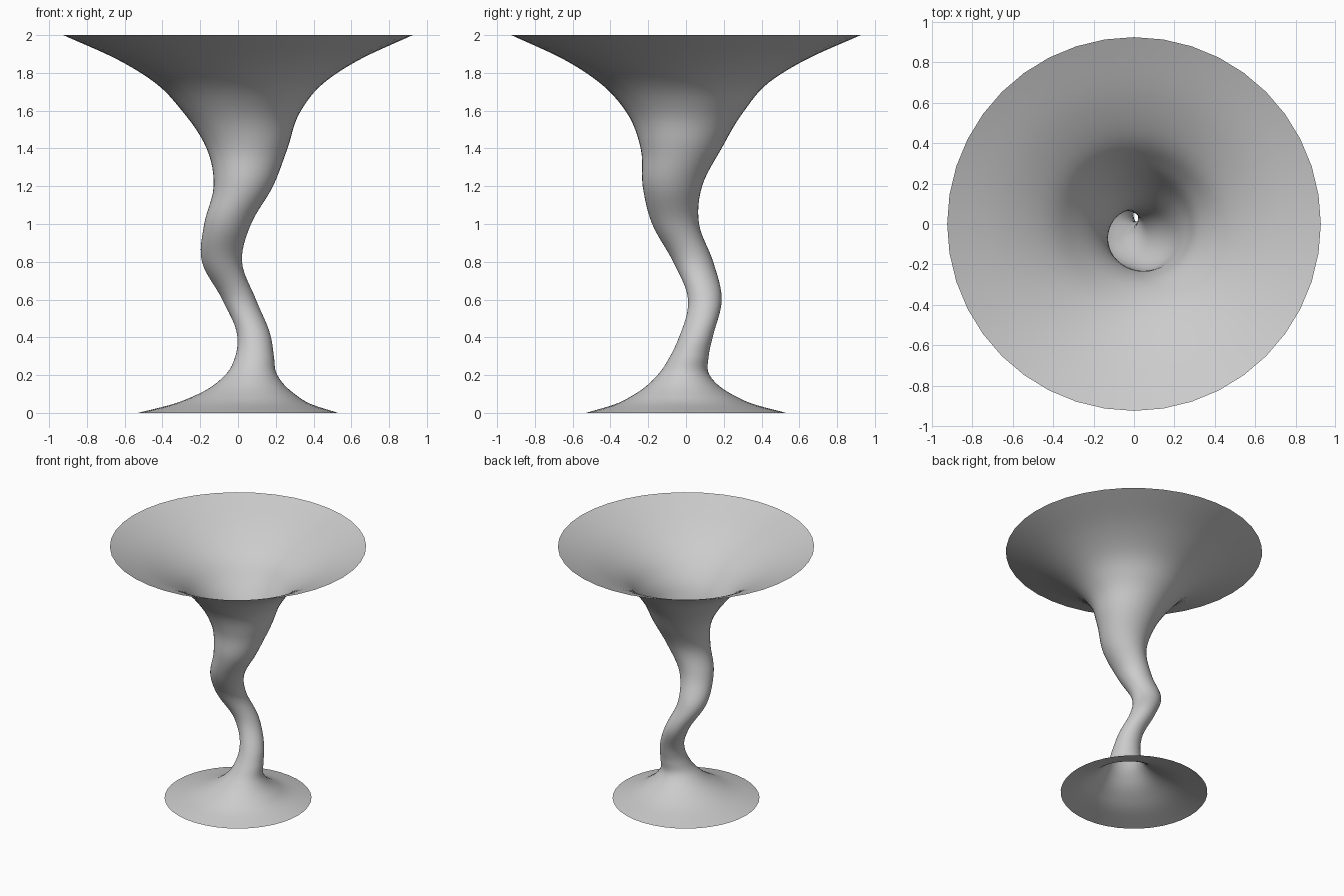
import bpy, bmesh, math
from mathutils import Vector

if "Cube" in bpy.data.objects:
    bpy.data.objects.remove(bpy.data.objects["Cube"])

SIDES = 40
STEPS = 6

# Stations up the stem: height, centre x, centre y, radius
stations = [
    (0.00, 0.000, 0.000, 0.530),
    (0.045, 0.020, -0.008, 0.370),
    (0.10, 0.045, -0.015, 0.255),
    (0.20, 0.070, -0.013, 0.138),
    (0.30, 0.088, 0.018, 0.102),
    (0.40, 0.086, 0.052, 0.089),
    (0.60, 0.006, 0.100, 0.089),
    (0.80, -0.085, 0.038, 0.106),
    (1.00, -0.055, -0.055, 0.124),
    (1.20, 0.028, -0.072, 0.157),
    (1.40, 0.048, -0.026, 0.214),
    (1.60, 0.018, -0.006, 0.315),
    (1.75, 0.008, -0.010, 0.450),
    (1.87, 0.003, -0.005, 0.640),
    (2.00, 0.000, 0.000, 0.925),
]
pts = [Vector(s) for s in stations]


def tangent(i):
    # Slope per unit height, blended for uneven spacing
    if i == 0 or i == len(pts) - 1:
        a, b = (0, 1) if i == 0 else (i - 1, i)
        return (pts[b] - pts[a]) / (pts[b][0] - pts[a][0])
    h0, h1 = pts[i][0] - pts[i - 1][0], pts[i + 1][0] - pts[i][0]
    d0, d1 = (pts[i] - pts[i - 1]) / h0, (pts[i + 1] - pts[i]) / h1
    return (d0 * h1 + d1 * h0) / (h0 + h1)


def smooth_path():
    for i in range(len(pts) - 1):
        p, q = pts[i], pts[i + 1]
        h = q[0] - p[0]
        m, n = tangent(i) * h, tangent(i + 1) * h
        for k in range(STEPS):
            t = k / STEPS
            yield (p * (2*t**3 - 3*t**2 + 1) + m * (t**3 - 2*t**2 + t)
                   + q * (3*t**2 - 2*t**3) + n * (t**3 - t**2))
    yield pts[-1]


# Open twisting stem flaring into the foot and the bowl
bm = bmesh.new()
rings = []
for z, cx, cy, r in smooth_path():
    rings.append([bm.verts.new((cx + r * math.cos(2 * math.pi * j / SIDES),
                                cy + r * math.sin(2 * math.pi * j / SIDES), z))
                  for j in range(SIDES)])
for a, b in zip(rings, rings[1:]):
    for j in range(SIDES):
        k = (j + 1) % SIDES
        bm.faces.new((a[j], a[k], b[k], b[j])).smooth = True

mesh = bpy.data.meshes.new("twisted_funnel")
bm.to_mesh(mesh)
bm.free()
obj = bpy.data.objects.new("twisted_funnel", mesh)
bpy.context.collection.objects.link(obj)
